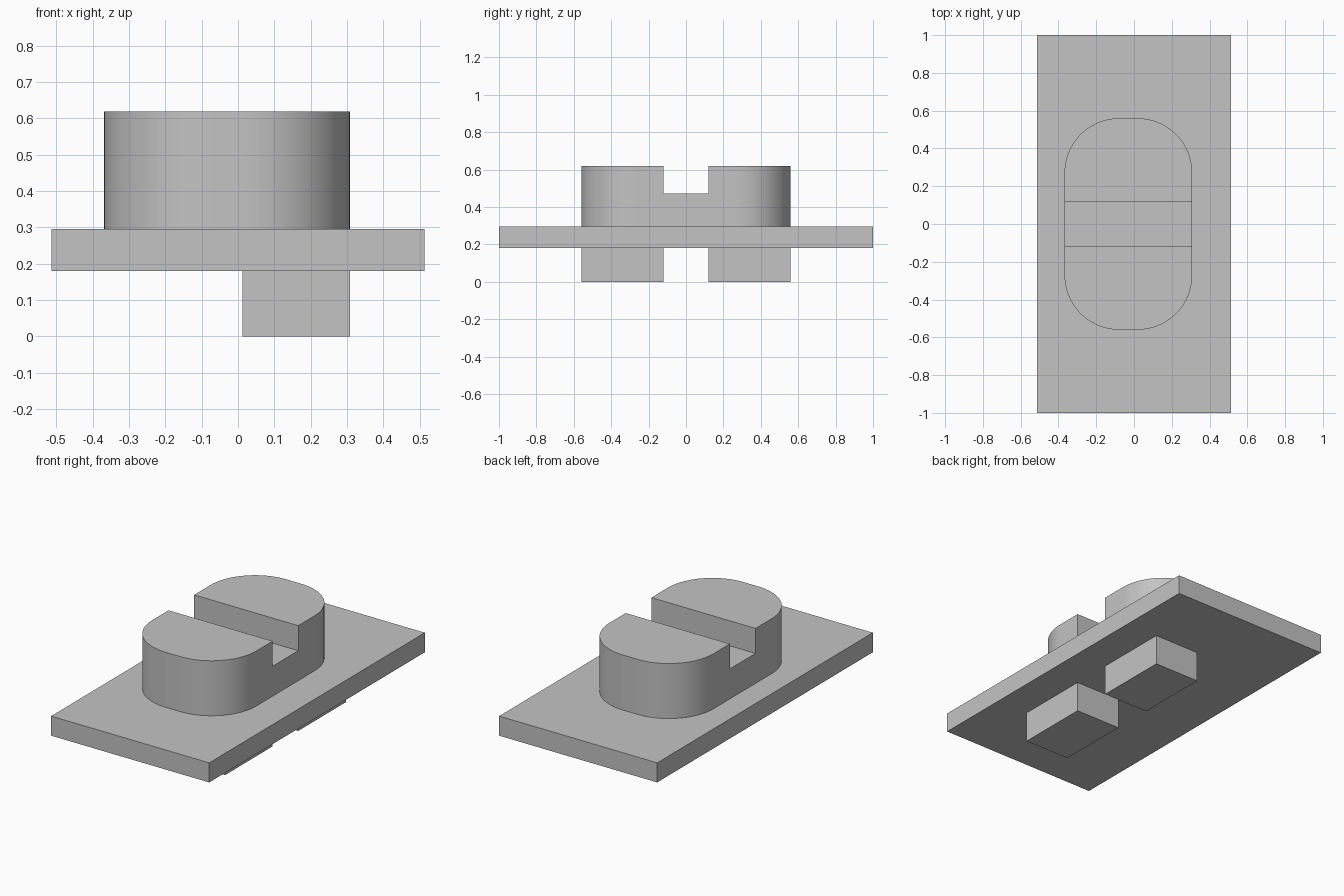
import bpy
import bmesh
from math import sin, cos, pi, radians

if "Cube" in bpy.data.objects:
    bpy.data.objects.remove(bpy.data.objects["Cube"], do_unlink=True)

GREY = (0.55, 0.55, 0.55, 1)
grey = bpy.data.materials.new("plain grey")
grey.use_nodes = True
grey.diffuse_color = GREY
grey.node_tree.nodes["Principled BSDF"].inputs["Base Color"].default_value = GREY


def prism(name, outline, z0, z1):
    """Extrude a closed xy outline from z0 up to z1."""
    bm = bmesh.new()
    face = bm.faces.new([bm.verts.new((x, y, z0)) for x, y in outline])
    top = bmesh.ops.extrude_face_region(bm, geom=[face])["geom"]
    bmesh.ops.translate(bm, vec=(0, 0, z1 - z0),
                        verts=[v for v in top if isinstance(v, bmesh.types.BMVert)])
    bmesh.ops.recalc_face_normals(bm, faces=bm.faces)
    mesh = bpy.data.meshes.new(name)
    bm.to_mesh(mesh)
    bm.free()
    mesh.materials.append(grey)
    obj = bpy.data.objects.new(name, mesh)
    bpy.context.collection.objects.link(obj)
    return obj


def rectangle(x0, x1, y0, y1):
    return [(x0, y0), (x1, y0), (x1, y1), (x0, y1)]


def rounded_rectangle(cx, half_x, half_y, radius, steps=20):
    points = []
    for corner, (sx, sy) in enumerate([(1, 1), (-1, 1), (-1, -1), (1, -1)]):
        for i in range(steps + 1):
            a = (corner + i / steps) * pi / 2
            points.append((cx + sx * (half_x - radius) + radius * cos(a),
                           sy * (half_y - radius) + radius * sin(a)))
    return points


# Flat base plate
prism("base_plate", rectangle(-0.513, 0.513, -1, 1), 0.18, 0.295)

# Rounded block with a slot cut across its top
block = prism("rounded_block", rounded_rectangle(-0.03, 0.338, 0.56, 0.29), 0.295, 0.618)
cutter = prism("slot_cutter", rectangle(-0.6, 0.6, -0.119, 0.119), 0.471, 0.8)
cutter.hide_render = True
slot = block.modifiers.new("slot", "BOOLEAN")
slot.operation = "DIFFERENCE"
slot.solver = "EXACT"
slot.object = cutter
bpy.ops.object.select_all(action="DESELECT")
block.select_set(True)
bpy.context.view_layer.objects.active = block
bpy.ops.object.modifier_apply(modifier=slot.name)
bpy.data.objects.remove(cutter, do_unlink=True)
bpy.ops.object.shade_smooth_by_angle(angle=radians(30))

# Two feet under one side of the plate
for name, y0, y1 in [("front_foot", -0.56, -0.119), ("back_foot", 0.119, 0.56)]:
    prism(name, rectangle(0.013, 0.308, y0, y1), 0, 0.18)
